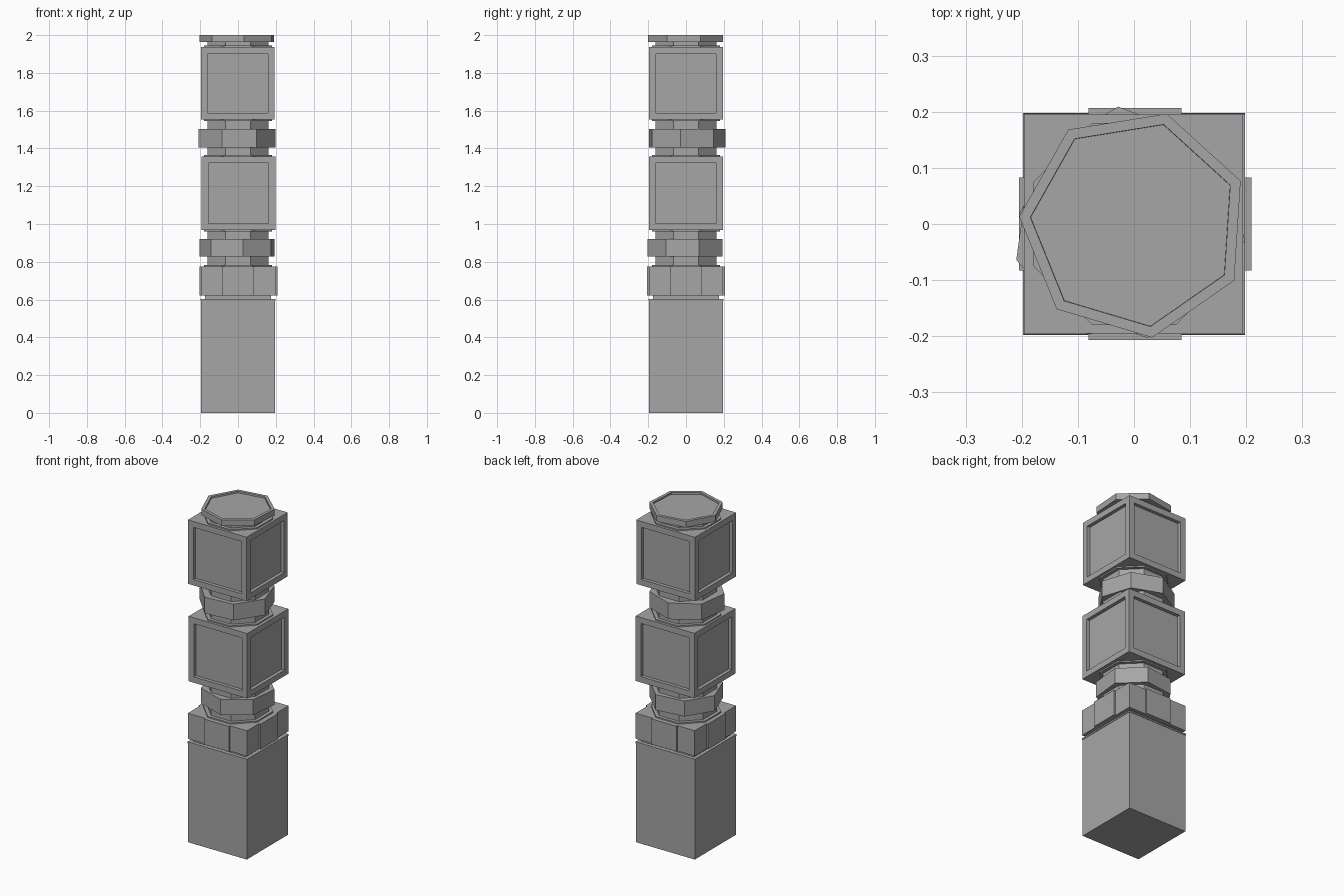
import bpy, bmesh, math

if "Cube" in bpy.data.objects:
    bpy.data.objects.remove(bpy.data.objects["Cube"])

stone = bpy.data.materials.new("grey stone")
stone.diffuse_color = (0.38, 0.38, 0.38, 1)
stone.use_nodes = True
stone.node_tree.nodes["Principled BSDF"].inputs["Base Color"].default_value = stone.diffuse_color


def finish(name, bm):
    bmesh.ops.recalc_face_normals(bm, faces=bm.faces)
    me = bpy.data.meshes.new(name)
    bm.to_mesh(me)
    bm.free()
    me.materials.append(stone)
    ob = bpy.data.objects.new(name, me)
    bpy.context.collection.objects.link(ob)
    return ob


def prism(sides, r, z0, z1, phase=0.0, cx=0.0, cy=0.0):
    """Upright prism with a corner at the given angle in degrees."""
    bm = bmesh.new()
    rings = []
    for z in (z0, z1):
        rings.append([bm.verts.new((cx + r * math.cos(math.radians(phase) + math.tau * i / sides),
                                    cy + r * math.sin(math.radians(phase) + math.tau * i / sides), z))
                      for i in range(sides)])
    for i in range(sides):
        j = (i + 1) % sides
        bm.faces.new((rings[0][i], rings[0][j], rings[1][j], rings[1][i]))
    bm.faces.new(rings[0][::-1])
    bm.faces.new(rings[1])
    bm.normal_update()
    return bm


def block(half, z0, z1, cx=0.0, cy=0.0):
    return prism(4, half * math.sqrt(2), z0, z1, 45, cx, cy)


def sink(bm, faces, border, depth):
    """Inset faces and push them straight in, giving upright recess walls."""
    bmesh.ops.inset_individual(bm, faces=faces, thickness=border)
    bmesh.ops.inset_individual(bm, faces=faces, thickness=0.0005, depth=-depth)


def panelled_cube(name, z0, z1, cx):
    bm = block(0.195, z0, z1, cx)
    sink(bm, [f for f in bm.faces if abs(f.normal.z) < 0.5], 0.05, 0.02)
    finish(name, bm)


def neck(name, z0, z1, flange_low=True, flange_high=True):
    finish(name, prism(8, 0.174, z0, z1, 22.5))
    if flange_low:
        finish(name + "_low_flange", prism(8, 0.195, z0, z0 + 0.008, 22.5))
    if flange_high:
        finish(name + "_high_flange", prism(8, 0.195, z1 - 0.008, z1, 22.5))


# Plain square base with a thin lip and a recessed joint
finish("base", block(0.195, 0, 0.595))
finish("base_lip", block(0.198, 0.595, 0.604))
finish("base_joint", block(0.176, 0.604, 0.622))

# Square band with a raised plate in the middle of each side
finish("band", block(0.197, 0.622, 0.775, 0.001))
for i in range(4):
    a = i * math.pi / 2
    bm = bmesh.new()
    bmesh.ops.create_cube(bm, size=1)
    for v in bm.verts:
        x, y = 0.2 + v.co.x * 0.014, v.co.y * 0.166
        v.co = (x * math.cos(a) - y * math.sin(a) + 0.002,
                x * math.sin(a) + y * math.cos(a), 0.6985 + v.co.z * 0.153)
    finish("band_plate_%d" % (i + 1), bm)

# Seven-sided collars on eight-sided necks
neck("lower_neck", 0.775, 0.968)
finish("lower_collar", prism(7, 0.205, 0.828, 0.921, 20))
neck("middle_neck", 1.358, 1.552)
finish("middle_collar", prism(7, 0.21, 1.405, 1.502, 95, -0.01))
neck("upper_neck", 1.936, 1.97, flange_high=False)

# Cubes with a sunken panel on each side
panelled_cube("lower_cube", 0.968, 1.358, 0.003)
panelled_cube("upper_cube", 1.552, 1.936, -0.001)

# Seven-sided cap with a shallow dished top
cap = prism(7, 0.205, 1.963, 2.0, 22)
sink(cap, [f for f in cap.faces if f.normal.z > 0.5], 0.02, 0.01)
finish("cap", cap)
